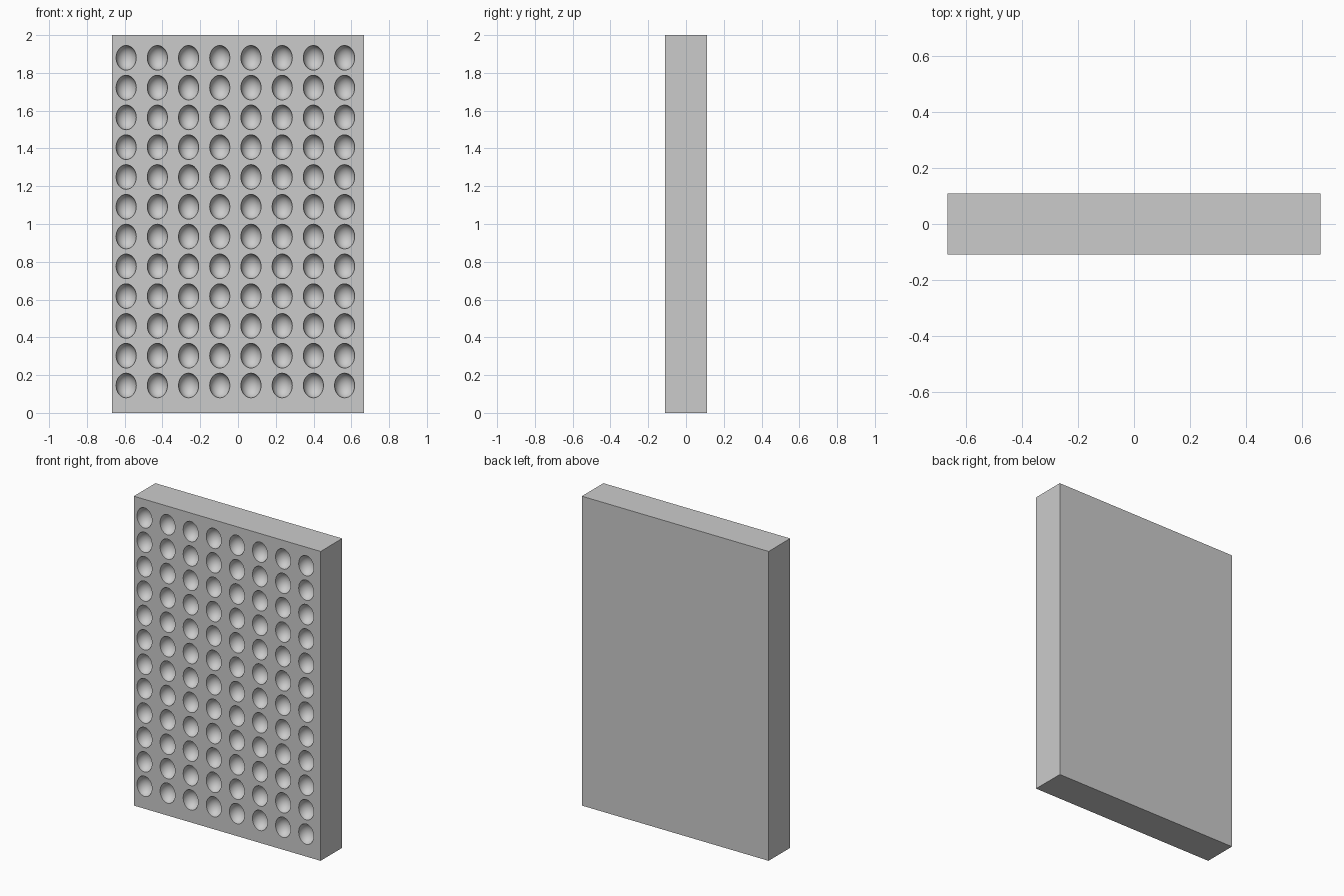
import bpy, bmesh, math

if "Cube" in bpy.data.objects:
    bpy.data.objects.remove(bpy.data.objects["Cube"])

W, D, H = 1.336, 0.22, 2.0          # panel size
COLS, ROWS = 8, 12
X0, Z0 = -0.592, 0.145              # first dimple centre
DX, DZ = 0.1652, 0.1577             # dimple spacing
RX, RY, RZ = 0.0535, 0.055, 0.0655  # dimple radii
SIDES, RINGS = 32, 8
FRONT = -D / 2

bm = bmesh.new()


def add_cell(cx, cz, x1, x2, z1, z2):
    """Front rectangle with one bowl-shaped dimple."""
    rings = []
    for r in range(RINGS):
        t = r / RINGS * math.pi / 2
        ring = []
        for s in range(SIDES):
            a = s / SIDES * 2 * math.pi
            ring.append(bm.verts.new((cx + RX * math.cos(t) * math.cos(a),
                                      FRONT + RY * math.sin(t),
                                      cz + RZ * math.cos(t) * math.sin(a))))
        rings.append(ring)
    # Bowl
    bottom = bm.verts.new((cx, FRONT + RY, cz))
    for s in range(SIDES):
        n = (s + 1) % SIDES
        for a, b in zip(rings, rings[1:]):
            bm.faces.new((a[s], a[n], b[n], b[s]))
        bm.faces.new((rings[-1][s], rings[-1][n], bottom))
    # Flat surround: one face per quarter
    border = [bm.verts.new((x, FRONT, z)) for x, z in (
        (x2, cz), (x2, z2), (cx, z2), (x1, z2), (x1, cz), (x1, z1), (cx, z1), (x2, z1))]
    q = SIDES // 4
    for k in range(4):
        outer = [border[(2 * k + i) % 8] for i in range(3)]
        arc = [rings[0][(k * q + i) % SIDES] for i in range(q, -1, -1)]
        bm.faces.new(outer + arc)


def limits(start, step, count, low, high):
    return [low] + [start + (i + 0.5) * step for i in range(count - 1)] + [high]


# Dimpled front
xs = limits(X0, DX, COLS, -W / 2, W / 2)
zs = limits(Z0, DZ, ROWS, 0, H)
for i in range(COLS):
    for j in range(ROWS):
        add_cell(X0 + i * DX, Z0 + j * DZ, xs[i], xs[i + 1], zs[j], zs[j + 1])
bmesh.ops.remove_doubles(bm, verts=bm.verts[:], dist=0.00005)

# Side walls and flat back
rim = [e for e in bm.edges if e.is_boundary]
walls = bmesh.ops.extrude_edge_only(bm, edges=rim)["geom"]
back_verts = [g for g in walls if isinstance(g, bmesh.types.BMVert)]
bmesh.ops.translate(bm, verts=back_verts, vec=(0, D, 0))
bmesh.ops.edgeloop_fill(bm, edges=[e for e in bm.edges if e.is_boundary])
bmesh.ops.recalc_face_normals(bm, faces=bm.faces[:])

mesh = bpy.data.meshes.new("dimpled_panel")
bm.to_mesh(mesh)
bm.free()
panel = bpy.data.objects.new("dimpled_panel", mesh)
bpy.context.collection.objects.link(panel)
bpy.context.view_layer.objects.active = panel
panel.select_set(True)
bpy.ops.object.shade_smooth_by_angle(angle=math.radians(35))
